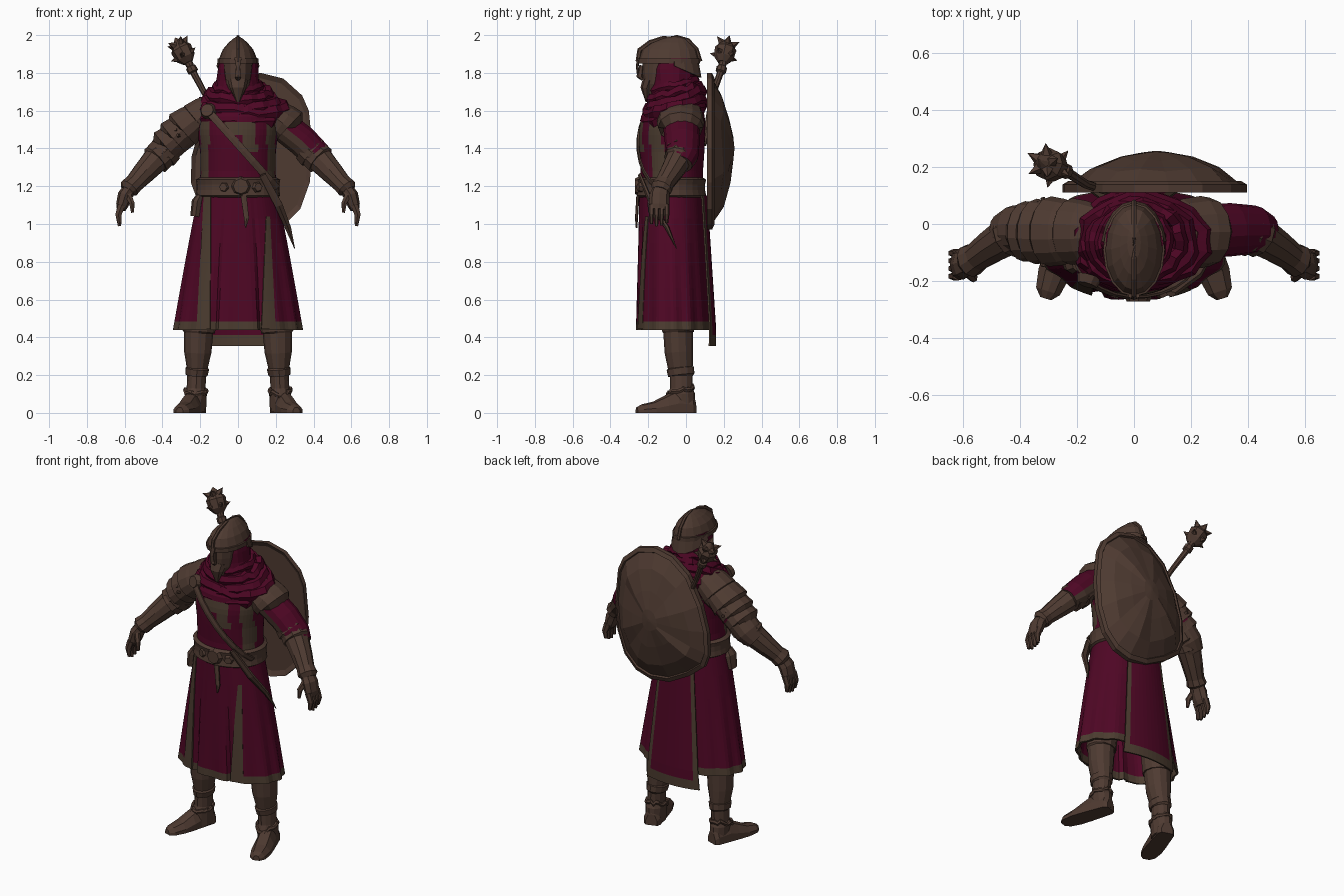
import bpy, bmesh, math, random
from mathutils import Vector, Matrix
random.seed(4)

def material(name, rgb):
    m = bpy.data.materials.new(name)
    m.diffuse_color = (*rgb, 1)
    return m
MATS = [material("brown leather", (0.077, 0.043, 0.031)), material("maroon cloth", (0.077, 0.002, 0.018)),
        material("olive brown trim", (0.071, 0.045, 0.029))]

def finish(bm, name, mat=0, rule=None, thick=0):
    bmesh.ops.recalc_face_normals(bm, faces=bm.faces)
    for f in bm.faces:
        f.material_index = rule(f.calc_center_median(), f.normal) if rule else mat
    me = bpy.data.meshes.new(name)
    bm.to_mesh(me)
    bm.free()
    for m in MATS:
        me.materials.append(m)
    ob = bpy.data.objects.new(name, me)
    bpy.context.collection.objects.link(ob)
    if thick:
        ob.modifiers.new("thickness", 'SOLIDIFY').thickness = thick

# surface through a list of point rings
def skin(rings, name, mat=0, rule=None, caps=True, thick=0, closed=False):
    bm = bmesh.new()
    vs = [[bm.verts.new(p) for p in r] for r in rings]
    n = len(vs[0])
    for a, b in list(zip(vs, vs[1:])) + ([(vs[-1], vs[0])] if closed else []):
        for i in range(n):
            bm.faces.new((a[i], a[(i + 1) % n], b[(i + 1) % n], b[i]))
    if caps and not closed:
        bm.faces.new(vs[0])
        bm.faces.new(vs[-1])
    finish(bm, name, mat, rule, thick)

# upright shape from (centre y, z, half width, half depth) rings
def body(name, secs, n=24, mat=0, rule=None, wave=lambda a, z: 1, **kw):
    angles = [math.tau * i / n for i in range(n)]
    skin([[(rx * wave(a, z) * math.cos(a), cy + ry * wave(a, z) * math.sin(a), z) for a in angles]
          for cy, z, rx, ry in secs], name, mat, rule, **kw)

# limb along a path of (x, y, z, radius in y, radius across)
def limb(name, pts, n=10, mat=0, rule=None, side=1):
    P = [Vector((p[0] * side, p[1], p[2])) for p in pts]
    rings = []
    for i, p in enumerate(P):
        t = (P[min(i + 1, len(P) - 1)] - P[max(i - 1, 0)]).normalized()
        u = (Vector((0, 1, 0)) - t * t.y).normalized()
        v = t.cross(u)
        rings.append([p + u * pts[i][3] * math.cos(math.tau * k / n) + v * pts[i][4] * math.sin(math.tau * k / n)
                      for k in range(n)])
    skin(rings, name, mat, rule)

# uneven cloth or strap roll around a centre
def roll(name, c, rx, ry, r, tilt, mat=1):
    rings = []
    for i in range(26):
        d = Vector((math.cos(math.tau * i / 26), math.sin(math.tau * i / 26), 0))
        w = 1 + 0.05 * random.uniform(-1, 1)
        o = Vector(c) + Vector((rx * w * d.x, ry * w * d.y, tilt * d.y + 0.01 * random.uniform(-1, 1)))
        rings.append([o + d * r * math.cos(math.tau * k / 6) + Vector((0, 0, r * 1.15 * math.sin(math.tau * k / 6)))
                      for k in range(6)])
    skin(rings, name, mat, closed=True)

# cone or disc pointing along an axis
def cone(name, loc, r1, r2, depth, axis, n=8):
    bm = bmesh.new()
    bmesh.ops.create_cone(bm, cap_ends=True, segments=n, radius1=r1, radius2=r2, depth=depth)
    q = Vector((0, 0, 1)).rotation_difference(Vector(axis))
    bmesh.ops.transform(bm, matrix=Matrix.Translation(loc) @ q.to_matrix().to_4x4(), verts=bm.verts)
    finish(bm, name)

# torso with side edging and worn chest patch
def torso_rule(c, n):
    patch = (.03 < c.x < .1 and 1.38 < c.z < 1.54) or (-.08 < c.x < .06 and 1.47 < c.z < 1.54)
    return 2 if c.y < -.06 and (.155 < abs(c.x) < .198 or patch) else 1
body("torso", [(-.075, 1.12, .2, .165), (-.075, 1.2, .205, .168), (-.075, 1.28, .198, .165), (-.075, 1.38, .2, .172),
               (-.075, 1.42, .205, .174), (-.075, 1.47, .212, .175), (-.073, 1.5, .215, .175), (-.07, 1.54, .213, .172),
               (-.07, 1.57, .21, .168), (-.06, 1.62, .19, .15), (-.06, 1.69, .1, .1)], 56, rule=torso_rule)

# skirt with hem
def skirt_ring(z):
    t = max(0, 1.17 - z) / .73
    return (-.08 + .015 * t, z, .205 + .132 * t ** .9, .167 + .033 * t)
def folds(a, z):
    slit = max(0, 1 - abs(abs(a - 1.5 * math.pi) - .4) / .07)
    return 1 + (1.17 - z) / .73 * (.022 * math.cos(14 * a) - .09 * slit)
body("skirt", [skirt_ring(z) for z in (1.17, 1.03, .9, .78, .66, .56, .485, .44)], 80,
     rule=lambda c, n: 2 if c.z < .485 else 1, wave=folds, caps=False, thick=.012)

# cloth strip lying on the skirt between two slanted edges, (x at top, x at bottom)
def draped(name, left, right, top, bottom, face, off, rule):
    bm = bmesh.new()
    bmesh.ops.create_grid(bm, x_segments=12, y_segments=14, size=1)
    for v in bm.verts:
        t, s = (1 - v.co.y) / 2, (1 + v.co.x) / 2
        z = top + (bottom - top) * t
        cy, _, rx, ry = skirt_ring(max(z, .44))
        x = (left[0] + (left[1] - left[0]) * t) * (1 - s) + (right[0] + (right[1] - right[0]) * t) * s
        v.co = (x, cy + face * (ry * math.sqrt(1 - (x / rx) ** 2) + off), z)
    finish(bm, name, rule=rule, thick=.009)
draped("back_panel", (-.11, -.18), (.11, .18), 1.15, .355, 1, .016,
       lambda c, n: 2 if c.z < .41 or abs(c.x) > .092 + .055 * (1.15 - c.z) / .8 else 1)
draped("left_slit_band", (-.182, -.22), (-.145, -.148), 1.15, .445, -1, .006, lambda c, n: 2)
draped("right_slit_band", (.15, .125), (.17, .2), 1.04, .445, -1, .006, lambda c, n: 2)

# belt, buckle, plates, flap and pouch
body("belt", [(-.077, 1.14, .208, .17), (-.077, 1.15, .224, .184), (-.077, 1.18, .219, .178), (-.077, 1.21, .219, .178),
              (-.077, 1.235, .224, .184), (-.077, 1.245, .205, .168)], 28)
cone("buckle", (.015, -.26, 1.2), .052, .04, .022, (0, -1, 0))
for s in (-1, 1):
    cone("belt_plate", (.015 + s * .09, -.245, 1.195), .03, .022, .02, (s * .4, -1, 0), 6)
limb("belt_tail", [(.03, -.255, 1.15, .008, .018), (.045, -.262, 1.03, .008, .015), (.04, -.262, .98, .004, .004)], 6)
limb("hip_pouch", [(-.2, -.13, 1.15, .035, .02), (-.215, -.13, 1.12, .045, .03), (-.225, -.13, 1.04, .04, .028)], 8)

# chest strap hugging the torso, brooch, hanging scabbard
limb("chest_strap", [(x, -.079 - .176 * math.sqrt(1 - (x / .225) ** 2), 1.6 - (x + .16) * 1.12, .008, .023)
                     for x in (-.17, -.13, -.08, -.03, .03, .08, .13, .17, .205)], 6)
cone("strap_brooch", (-.16, -.2, 1.6), .045, .034, .03, (-.3, -1, .25), 10)
limb("scabbard", [(.13, -.245, 1.26, .01, .02), (.215, -.18, 1.1, .014, .024), (.265, -.1, .98, .012, .018),
                  (.3, -.05, .87, .002, .002)], 6)

# head, hood and scarf
body("head", [(-.13, 1.66, .02, .06), (-.135, 1.69, .045, .075), (-.13, 1.74, .068, .095), (-.12, 1.8, .078, .112),
              (-.11, 1.88, .085, .12)], 12)
limb("nose", [(0, -.235, 1.84, .012, .012), (0, -.245, 1.78, .018, .018), (0, -.23, 1.765, .008, .012)], 6)
limb("beard", [(0, -.195, 1.76, .035, .055), (0, -.208, 1.72, .033, .043), (0, -.205, 1.645, .008, .008)], 8)
body("hood", [(-.065, 1.6, .18, .15), (-.065, 1.68, .132, .125), (-.07, 1.76, .112, .116), (-.07, 1.82, .107, .122),
              (-.065, 1.88, .1, .115)], 22, 1, wave=lambda a, z: 1 + .03 * math.cos(9 * a + z * 20))
for z, cx, rx, ry, r, tilt in ((1.585, .01, .205, .145, .034, .045), (1.62, .025, .212, .14, .034, .035), (1.65, .01, .185, .135, .034, .05),
                               (1.69, .01, .148, .122, .03, .035), (1.73, 0, .115, .108, .024, .03)):
    roll("scarf_fold", (cx, -.06, z), rx, ry, r, tilt)

# pointed helmet with crest, brow band, nasal and neck guard
body("helmet", [(-.09, 1.85, .108, .165), (-.09, 1.875, .108, .165), (-.09, 1.877, .1, .158), (-.088, 1.925, .08, .143),
                (-.08, 1.96, .05, .1), (-.065, 1.982, .024, .06), (-.055, 1.992, .006, .02)], 16)
limb("helmet_crest", [(0, -.255, 1.86, .012, .01), (0, -.245, 1.92, .014, .01), (0, -.19, 1.962, .012, .01),
                      (0, -.12, 1.984, .012, .01), (0, -.05, 1.993, .008, .008), (0, .01, 1.972, .012, .01),
                      (0, .055, 1.925, .012, .01), (0, .075, 1.86, .012, .01)], 6)
limb("nasal_guard", [(0, -.253, 1.88, .008, .022), (0, -.258, 1.83, .007, .012), (0, -.255, 1.79, .005, .016)], 6)
arc = [(math.cos(math.radians(10 + 20 * i)), math.sin(math.radians(10 + 20 * i))) for i in range(9)]
skin([[(.106 * c, -.09 + .155 * s, 1.87), (.116 * c, -.09 + .172 * s, 1.85 - .075 * s),
       (.107 * c, -.09 + .16 * s, 1.85 - .075 * s), (.098 * c, -.09 + .142 * s, 1.87)] for c, s in arc], "neck_guard")

# arms, hands and boots on both sides
for s in (-1, 1):
    limb("upper_arm", [(.16, -.025, 1.55, .09, .08), (.25, -.025, 1.51, .095, .085), (.34, -.02, 1.44, .093, .085),
                       (.42, -.02, 1.36, .085, .08), (.46, -.035, 1.32, .07, .062)], 14, side=s,
         rule=lambda c, n: 0 if n.z < -.2 or c.x < -.36 else 1)
    limb("forearm", [(.36, -.02, 1.405, .083, .082), (.395, -.025, 1.375, .088, .09), (.4, -.025, 1.37, .076, .08),
                     (.435, -.04, 1.34, .08, .085), (.44, -.042, 1.335, .07, .072), (.5, -.08, 1.27, .06, .062),
                     (.55, -.115, 1.215, .052, .052), (.575, -.13, 1.19, .06, .056), (.585, -.135, 1.175, .045, .04)], side=s)
    limb("palm", [(.572, -.13, 1.19, .045, .036), (.598, -.14, 1.15, .054, .04), (.613, -.142, 1.1, .054, .033),
                  (.62, -.143, 1.075, .048, .024)], 8, side=s)
    for k in range(4):
        y = -.183 + .027 * k
        limb("finger", [(.616, y, 1.1, .015, .022), (.633, y, 1.05, .014, .019),
                        (.627, y, .985 + .012 * abs(k - 1.3), .008, .01)], 6, side=s)
    limb("thumb", [(.585, -.165, 1.16, .018, .02), (.562, -.19, 1.11, .015, .016), (.558, -.192, 1.06, .008, .009)], 6, side=s)
    limb("boot_shaft", [(.195, -.04, .56, .09, .085), (.208, -.042, .43, .084, .087), (.209, -.042, .425, .078, .078),
                        (.213, -.038, .32, .075, .072), (.216, -.03, .24, .066, .056), (.216, -.03, .235, .073, .063),
                        (.219, -.025, .2, .07, .058), (.219, -.025, .195, .06, .05), (.222, -.025, .13, .06, .05),
                        (.223, -.025, .1, .072, .058), (.223, -.02, .01, .07, .054)], 12, side=s)
    # foot turned outwards, flat sole
    rings = []
    for d, w, h in ((-.06, .035, .07), (-.04, .048, .11), (.04, .052, .125), (.1, .055, .095), (.17, .056, .06),
                    (.235, .044, .045), (.262, .02, .03)):
        cx, cy = .228 + d * .31, -.012 - d * .95
        rings.append([(s * (cx + w * .95 * a), cy + w * .31 * a, h * b)
                      for a, b in ((-1, 0), (1, 0), (1, .4), (.55, .9), (0, 1), (-.55, .9), (-1, .4))])
    skin(rings, "foot")
    roll("ankle_strap", (s * .223, -.03, .115), .054, .064, .012, .02, 0)

# shoulder plates: one cap at one side, overlapping lames at the other
limb("left_pauldron", [(.12, -.03, 1.615, .09, .05), (.17, -.03, 1.585, .118, .085), (.235, -.028, 1.535, .126, .106),
                       (.265, -.028, 1.512, .12, .11), (.265, -.028, 1.507, .09, .08)], 12)
for x, z, r in ((.15, 1.6, .11), (.225, 1.55, .116), (.275, 1.507, .108), (.315, 1.465, .1)):
    limb("right_pauldron_lame", [(x - .03, -.028, z + .022, r * .85, r * .7), (x + .02, -.028, z - .012, r, r * .84),
                                 (x + .068, -.026, z - .05, r * 1.06, r * .94), (x + .07, -.026, z - .055, r * .8, r * .72)], 14, side=-1)
for c, s in arc:
    cone("pauldron_stud", (-.31 - .035 * s, -.028 + .108 * c, 1.455 + .078 * s), .014, .008, .03, (-.3, c, s), 5)

# shield carried on the back
outline = [(.12, 1.8), (.24, 1.77), (.34, 1.68), (.375, 1.6), (.395, 1.4), (.38, 1.22), (.33, 1.08), (.25, 1.0), (.15, .97),
           (.02, .985), (-.12, 1.06), (-.22, 1.14), (-.25, 1.22), (-.245, 1.36), (-.2, 1.52), (-.11, 1.69), (0, 1.775)]
skin([[(.08 + (x - .08) * k, y + (.008 * (i % 3 - 1) if .3 < k < .8 else 0), 1.4 + (z - 1.4) * k)
       for i, (x, z) in enumerate(outline)] for k, y in ((.93, .125), (1, .11), (1, .138), (.94, .15), (.925, .14), (.72, .192),
                                                         (.42, .228), (.16, .25), (.02, .256))], "shield")

# spiked mace
limb("mace_shaft", [(-.03, .095, 1.42, .014, .014), (-.17, .14, 1.68, .016, .016), (-.235, .182, 1.8, .018, .018),
                    (-.237, .184, 1.805, .028, .028), (-.25, .19, 1.83, .028, .028), (-.252, .191, 1.835, .02, .02),
                    (-.27, .2, 1.87, .024, .024)], 8)
axis, centre = Vector((-.45, .2, .86)).normalized(), Vector((-.29, .205, 1.905))
limb("mace_head", [(*(centre + axis * d), r, r) for d, r in ((-.06, .026), (-.03, .052), (.025, .058), (.055, .035), (.092, .003))], 8)
for row, lift in ((-.02, .1), (.03, .7)):
    for k in range(5):
        turn = Matrix.Rotation(math.tau * (k + (row > 0) * .5) / 5, 3, axis)
        d = (turn @ axis.orthogonal().normalized() + axis * lift).normalized()
        cone("mace_spike", centre + axis * row + d * .058, .021, .001, .04, d, 5)
